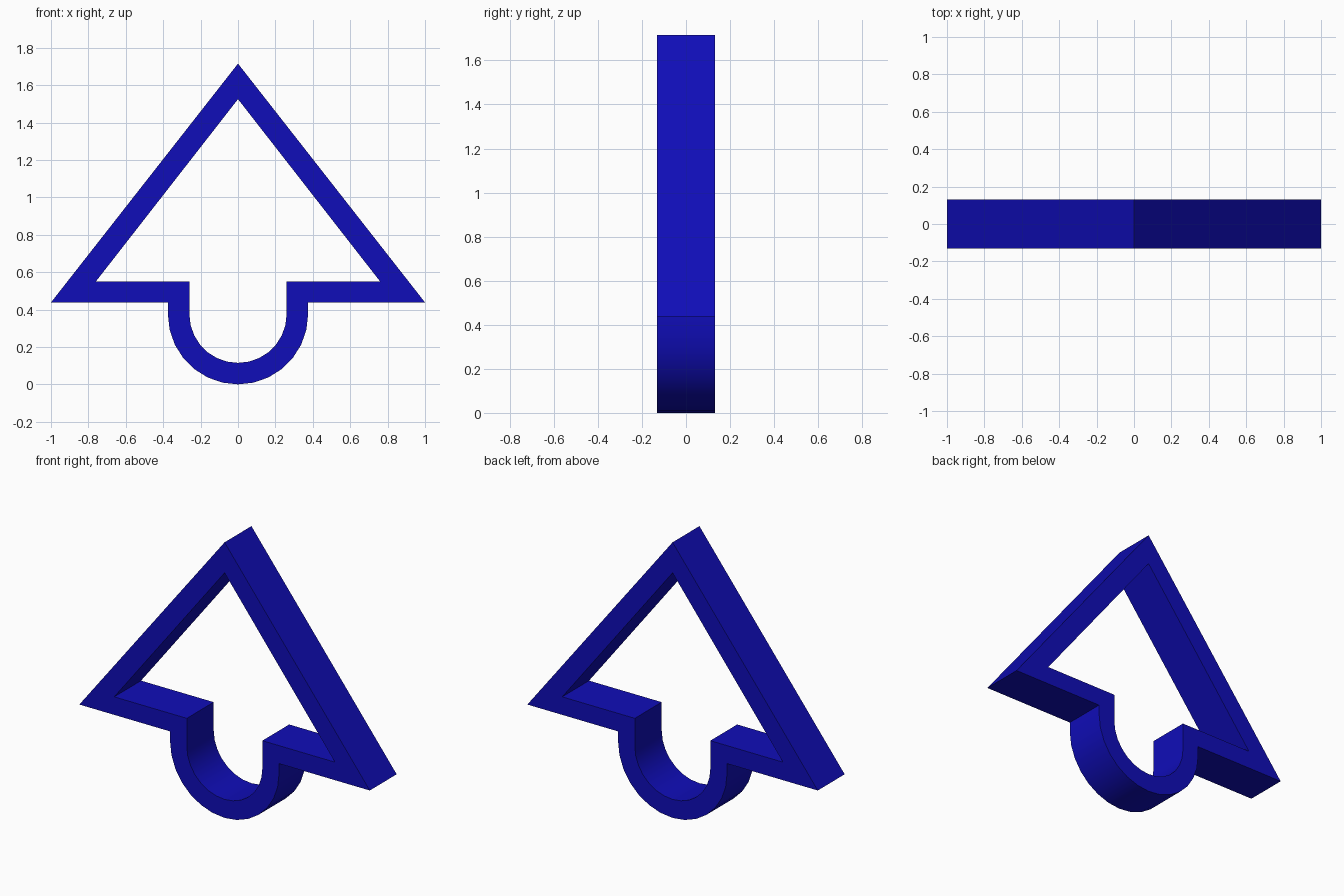
import bpy, bmesh
from math import sin, cos, pi, radians

cube = bpy.data.objects.get("Cube")
if cube:
    bpy.data.objects.remove(cube, do_unlink=True)

DEPTH = 0.264
ARC_STEPS = 14
ARC_Z = 0.375


def outline(apex_z, corner_x, bar_z, radius):
    """Closed arrow outline: apex, right corner, neck, round base, neck, left corner."""
    arc = [(radius * cos(pi * i / ARC_STEPS), ARC_Z - radius * sin(pi * i / ARC_STEPS))
           for i in range(ARC_STEPS + 1)]
    return ([(0, apex_z), (corner_x, bar_z), (radius, bar_z)] + arc
            + [(-radius, bar_z), (-corner_x, bar_z)])


# Blue material
blue = bpy.data.materials.new("deep_blue")
colour = (0.005, 0.004, 0.48, 1)
blue.diffuse_color = colour
blue.use_nodes = True
blue.node_tree.nodes["Principled BSDF"].inputs["Base Color"].default_value = colour

# Flat ring between the outer and inner outlines
bm = bmesh.new()
outer, inner = ([bm.verts.new((x, -DEPTH / 2, z)) for x, z in pts]
                for pts in (outline(1.715, 1.0, 0.438, 0.375),
                            outline(1.525, 0.76, 0.55, 0.26)))
n = len(outer)
for i in range(n):
    j = (i + 1) % n
    bm.faces.new((outer[i], outer[j], inner[j], inner[i]))

# Extrude the ring to its full depth
ring = bmesh.ops.extrude_face_region(bm, geom=bm.faces[:], use_keep_orig=True)
moved = [g for g in ring["geom"] if isinstance(g, bmesh.types.BMVert)]
bmesh.ops.translate(bm, verts=moved, vec=(0, DEPTH, 0))
bmesh.ops.recalc_face_normals(bm, faces=bm.faces[:])

mesh = bpy.data.meshes.new("arrow_frame")
bm.to_mesh(mesh)
bm.free()
mesh.materials.append(blue)
frame = bpy.data.objects.new("arrow_frame", mesh)
bpy.context.collection.objects.link(frame)

# Smooth the round base, keep the corners sharp
bpy.ops.object.select_all(action="DESELECT")
frame.select_set(True)
bpy.context.view_layer.objects.active = frame
bpy.ops.object.shade_smooth_by_angle(angle=radians(30))
